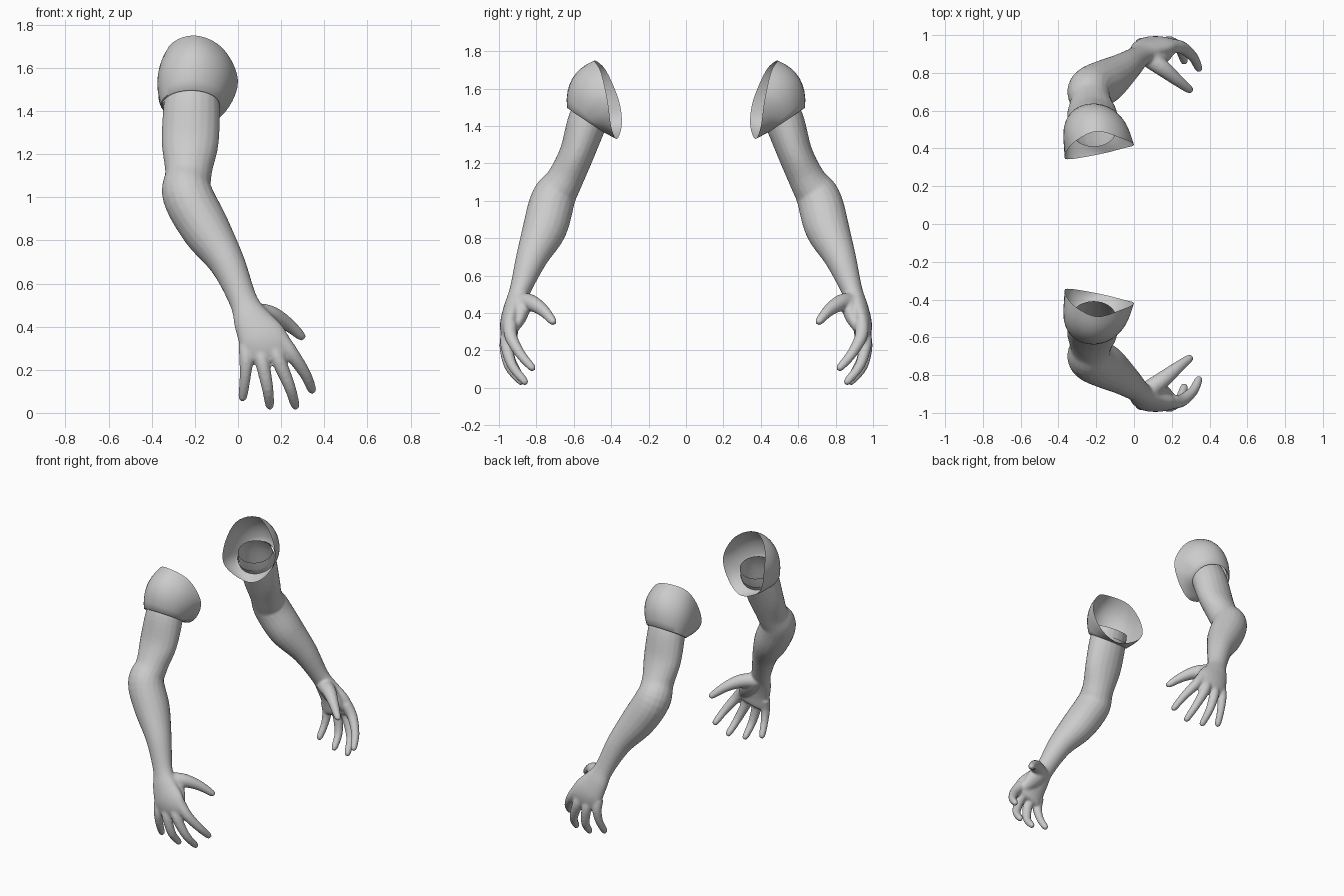
import bpy, bmesh, math
from mathutils import Vector

if "Cube" in bpy.data.objects:
    bpy.data.objects.remove(bpy.data.objects["Cube"])

skin = bpy.data.materials.new("light grey")
skin.diffuse_color = (0.6, 0.6, 0.6, 1)
skin.use_nodes = True
skin.node_tree.nodes["Principled BSDF"].inputs["Base Color"].default_value = skin.diffuse_color


def spline(pts, steps, closed=False):
    """Catmull-Rom resampling of equal-length tuples."""
    n, out = len(pts), []
    for i in range(n if closed else n - 1):
        ids = [i - 1, i, i + 1, i + 2]
        p = [pts[k % n] if closed else pts[min(max(k, 0), n - 1)] for k in ids]
        for s in range(steps):
            t = s / steps
            out.append([0.5 * (2 * b + (c - a) * t + (2*a - 5*b + 4*c - d) * t * t
                               + (3*b - a - 3*c + d) * t ** 3) for a, b, c, d in zip(*p)])
    if not closed:
        out.append(list(pts[-1]))
    return out


def loft(bm, rings, caps):
    """Skin a list of closed rings."""
    vs = [[bm.verts.new(p) for p in r] for r in rings]
    n = len(vs[0])
    for a, b in zip(vs, vs[1:]):
        for i in range(n):
            j = (i + 1) % n
            bm.faces.new((a[i], a[j], b[j], b[i]))
    if caps:
        bm.faces.new(vs[0][::-1])
        bm.faces.new(vs[-1])


def tube(bm, pts, sides=20, steps=5):
    """Closed limb through points (x, y, z, half width, half depth)."""
    path = spline(pts, steps)
    rings = []
    for i, p in enumerate(path):
        a, b = path[max(i - 1, 0)], path[min(i + 1, len(path) - 1)]
        t = (Vector(b[:3]) - Vector(a[:3])).normalized()
        s = (Vector((1, 0, 0)) - t * t.x).normalized()
        n = t.cross(s)
        rings.append([Vector(p[:3]) + s * p[3] * math.cos(k * math.tau / sides)
                      + n * p[4] * math.sin(k * math.tau / sides) for k in range(sides)])
    loft(bm, rings, True)


def finish(name, bm):
    bmesh.ops.recalc_face_normals(bm, faces=bm.faces)
    me = bpy.data.meshes.new(name)
    bm.to_mesh(me)
    bm.free()
    me.materials.append(skin)
    ob = bpy.data.objects.new(name, me)
    bpy.context.collection.objects.link(ob)
    return ob


def mirror_and_smooth(ob):
    m = ob.modifiers.new("mirror", 'MIRROR')
    m.use_axis = (False, True, False)
    m.use_mirror_merge = False
    bpy.context.view_layer.objects.active = ob
    ob.select_set(True)
    bpy.ops.object.shade_smooth_by_angle(angle=math.radians(50))
    ob.select_set(False)


# Arm from inside the sleeve down to the knuckles
bm = bmesh.new()
tube(bm, [(-.212, -.47, 1.56, .11, .09), (-.215, -.525, 1.43, .13, .105),
          (-.222, -.585, 1.25, .132, .093), (-.23, -.65, 1.11, .108, .098),
          (-.233, -.71, 1.01, .118, .118), (-.15, -.755, .853, .113, .118),
          (-.05, -.825, .695, .083, .085), (.025, -.888, .52, .066, .056),
          (.065, -.922, .43, .088, .052), (.112, -.942, .345, .113, .052),
          (.14, -.945, .28, .115, .044), (.148, -.943, .255, .10, .03)])

# Fingers, little to index, then thumb
fingers = [
    [(.035, -.945, .31, .034), (.038, -.955, .235, .031), (.032, -.935, .15, .025), (.022, -.895, .075, .021)],
    [(.10, -.95, .30, .034), (.115, -.965, .225, .033), (.137, -.945, .115, .027), (.147, -.885, .037, .021)],
    [(.16, -.95, .31, .036), (.192, -.96, .235, .034), (.24, -.93, .12, .027), (.265, -.865, .037, .021)],
    [(.20, -.94, .34, .038), (.252, -.935, .27, .034), (.312, -.885, .18, .027), (.342, -.825, .11, .021)],
    [(.06, -.89, .46, .05), (.145, -.83, .455, .045), (.225, -.765, .415, .033), (.292, -.713, .357, .022)]]
for f in fingers:
    a, b = Vector(f[-2][:3]), Vector(f[-1][:3])
    tip = b + (b - a).normalized() * .022
    pts = [(x, y, z, r, r) for x, y, z, r in f] + [(*tip, .009, .009)]
    tube(bm, pts, 14, 4)
# Heel of the thumb
tube(bm, [(.05, -.885, .50, .04, .035), (.10, -.875, .44, .06, .045),
          (.15, -.89, .37, .05, .035), (.19, -.92, .31, .03, .02)], 14, 4)
arm = finish("arm", bm)

# Fuse the limb pieces into one smooth skin
rm = arm.modifiers.new("fuse", 'REMESH')
rm.mode = 'VOXEL'
rm.voxel_size = .008
sm = arm.modifiers.new("relax", 'SMOOTH')
sm.factor, sm.iterations = .5, 5
fused = bpy.data.meshes.new_from_object(arm.evaluated_get(bpy.context.evaluated_depsgraph_get()))
arm.modifiers.clear()
arm.data = fused
# Open upper end, hidden in the sleeve
bm = bmesh.new()
bm.from_mesh(fused)
bmesh.ops.bisect_plane(bm, geom=bm.verts[:] + bm.edges[:] + bm.faces[:],
                       plane_co=(-.215, -.495, 1.49), plane_no=(0, .4, .92), clear_outer=True)
bm.to_mesh(fused)
bm.free()
fused.materials.clear()
fused.materials.append(skin)
mirror_and_smooth(arm)

# Sleeve: slanted shoulder opening, puffed middle, narrow hem with inner fold
rim = spline([(0, -.42, 1.54), (-.07, -.455, 1.69), (-.2, -.49, 1.75), (-.32, -.43, 1.70),
              (-.365, -.36, 1.54), (-.34, -.343, 1.41), (-.18, -.37, 1.33), (-.06, -.40, 1.395)], 5, True)
N = len(rim)
axis = Vector((0, .55, .83))


def hem_ring(scale, lift):
    c = Vector((-.218, -.532, 1.43)) + axis * lift
    return [c + Vector((.139 * math.cos(a), -.105 * math.sin(a), .07 * math.sin(a))) * scale
            for a in (i * math.tau / N for i in range(N))]


hem = hem_ring(1, 0)
rings = []
for k in range(9):
    t = k / 8
    ring = []
    for i in range(N):
        bulge = 4 * t * (1 - t) * (.008 + .045 * max(0, math.sin(i * math.tau / N)))
        out = (hem[i] - Vector((-.218, -.532, 1.43))).normalized()
        ring.append(Vector(rim[i]).lerp(hem[i], t) + out * bulge)
    rings.append(ring)
rings += [hem_ring(.95, -.002), hem_ring(.93, .03)]
bm = bmesh.new()
loft(bm, rings, False)
sleeve = finish("sleeve", bm)
mirror_and_smooth(sleeve)
